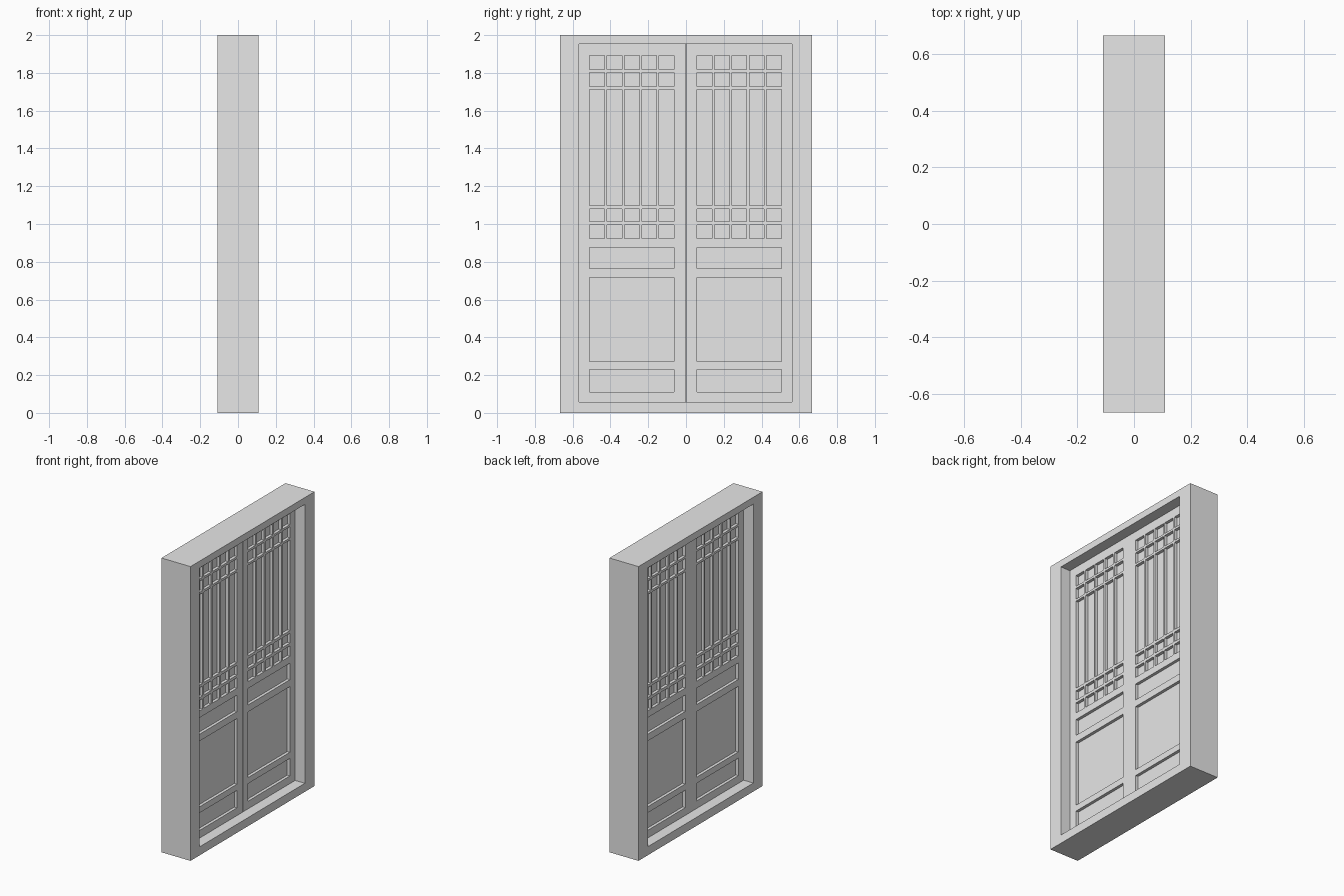
import bpy, bmesh
from mathutils import Matrix

old = bpy.data.objects.get("Cube")
if old:
    bpy.data.objects.remove(old, do_unlink=True)

grey = bpy.data.materials.new("plain grey")
grey.use_nodes = True
COLOUR = (0.8, 0.8, 0.8, 1)
grey.diffuse_color = COLOUR
grey.node_tree.nodes["Principled BSDF"].inputs["Base Color"].default_value = COLOUR


def boxes(name, ranges):
    """One object made of boxes, each given as (x0, x1, y0, y1, z0, z1)."""
    bm = bmesh.new()
    for x0, x1, y0, y1, z0, z1 in ranges:
        centre = Matrix.Translation(((x0 + x1) / 2, (y0 + y1) / 2, (z0 + z1) / 2))
        size = Matrix.Diagonal((x1 - x0, y1 - y0, z1 - z0, 1))
        bmesh.ops.create_cube(bm, size=1, matrix=centre @ size)
    mesh = bpy.data.meshes.new(name)
    bm.to_mesh(mesh)
    bm.free()
    mesh.materials.append(grey)
    obj = bpy.data.objects.new(name, mesh)
    bpy.context.collection.objects.link(obj)
    return obj


def carve(obj, ranges):
    """Cut boxes out of an object."""
    cutter = boxes(obj.name + "_cutter", ranges)
    cutter.hide_render = True
    mod = obj.modifiers.new("carve", "BOOLEAN")
    mod.operation = "DIFFERENCE"
    mod.solver = "EXACT"
    mod.object = cutter
    bpy.context.view_layer.objects.active = obj
    bpy.ops.object.modifier_apply(modifier=mod.name)
    bpy.data.objects.remove(cutter, do_unlink=True)


# Overall sizes
FRAME_X, FRAME_Y, HEIGHT = 0.109, 0.666, 2.0
Y_MIN, Y_MAX, Z_MIN, Z_MAX = -0.567, 0.562, 0.058, 1.953
LEAF_X, SUNK_X = 0.036, 0.016

# Door frame with its opening
frame = boxes("door_frame", [(-FRAME_X, FRAME_X, -FRAME_Y, FRAME_Y, 0, HEIGHT)])
carve(frame, [(-1, 1, Y_MIN, Y_MAX, Z_MIN, Z_MAX)])

# Heights of the lattice rows and of the solid panels
LATTICE = [(1.818, 1.893), (1.728, 1.803), (1.098, 1.713), (1.013, 1.079), (0.923, 0.994)]
PANELS = [(0.764, 0.876), (0.271, 0.717), (0.11, 0.229)]
WIDTH, CELL, PITCH = 0.448, 0.079, 0.0923


def leaf(name, y0, y1, start):
    door = boxes(name, [(-LEAF_X, LEAF_X, y0, y1, Z_MIN, Z_MAX)])
    spans = [(start, start + WIDTH, *z) for z in PANELS]
    for col in range(5):
        y = start + col * PITCH
        spans += [(y, y + CELL, *z) for z in LATTICE]
    # Sunk fields on both faces
    cuts = []
    for span in spans:
        cuts += [(SUNK_X, 0.1, *span), (-0.1, -SUNK_X, *span)]
    # Rebated meeting edge, open on one side only
    cuts.append((0, 0.1, -0.002, 0.002, 0, HEIGHT))
    carve(door, cuts)


leaf("right_door_leaf", Y_MIN, 0, -0.511)
leaf("left_door_leaf", 0, Y_MAX, 0.058)
